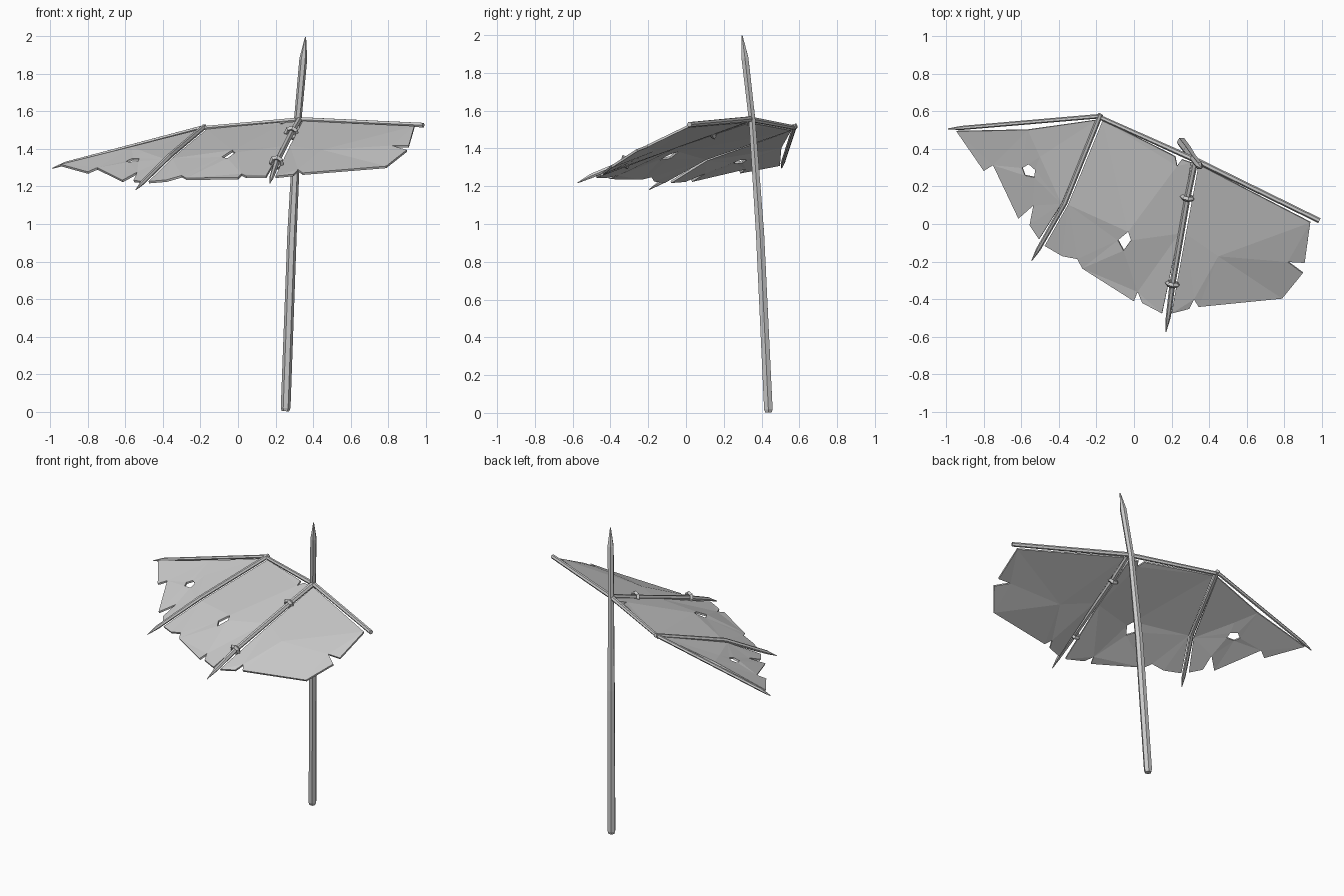
import bpy, math
from mathutils import Vector
from mathutils.geometry import delaunay_2d_cdt

if "Cube" in bpy.data.objects:
    bpy.data.objects.remove(bpy.data.objects["Cube"])


def add_mesh(name, verts, faces):
    me = bpy.data.meshes.new(name)
    me.from_pydata(verts, [], faces)
    me.update()
    ob = bpy.data.objects.new(name, me)
    bpy.context.collection.objects.link(ob)
    return ob


def stick(name, path, sides=6):
    """Faceted stick through (x, y, z, radius) points."""
    pts = [Vector(p[:3]) for p in path]
    verts, faces, n = [], [], len(path)
    for i, p in enumerate(pts):
        d = (pts[min(i + 1, n - 1)] - pts[max(i - 1, 0)]).normalized()
        ref = Vector((0, 0, 1)) if abs(d.z) < 0.8 else Vector((0, 1, 0))
        u = d.cross(ref).normalized()
        v = u.cross(d)
        for k in range(sides):
            a = 2 * math.pi * k / sides
            verts.append(p - path[i][3] * (u * math.cos(a) - v * math.sin(a)))
    for i in range(n - 1):
        for k in range(sides):
            a, b = i * sides + k, i * sides + (k + 1) % sides
            faces.append((a, a + sides, b + sides, b))
    faces.append(tuple(range(sides)))
    faces.append(tuple(reversed(range((n - 1) * sides, n * sides))))
    ob = add_mesh(name, verts, faces)
    import bmesh
    bm = bmesh.new()
    bm.from_mesh(ob.data)
    bmesh.ops.recalc_face_normals(bm, faces=bm.faces)
    bm.to_mesh(ob.data)
    bm.free()
    return ob


def panel(name, outline, hole=(), inner=()):
    """Thin cloth sheet from a torn outline, a convex hole and crease points."""
    pts = list(outline) + list(hole) + list(inner)
    n, h = len(outline), len(hole)
    edges = [(n + i, n + (i + 1) % h) for i in range(h)]
    res = delaunay_2d_cdt([Vector(p[:2]) for p in pts], edges,
                          [list(range(n))], 1, 1e-5)
    ids = [o[0] for o in res[3]]
    verts = [(c.x, c.y, pts[i][2]) for c, i in zip(res[0], ids)]
    faces = [f for f in res[2] if not all(n <= ids[k] < n + h for k in f)]
    ob = add_mesh(name, verts, faces)
    mod = ob.modifiers.new("thickness", 'SOLIDIFY')
    mod.thickness = 0.012
    mod.offset = 0
    return ob


# Upright pole with sharpened top
stick("pole", [(.253, .437, .003, .02), (.254, .436, .02, .026),
               (.288, .392, .95, .025), (.318, .35, 1.55, .02),
               (.348, .312, 1.88, .021), (.36, .297, 1.997, .003)])

# Ridge beams along the back edge
stick("ridge_beam", [(-.2, .577, 1.51, .012), (.34, .335, 1.556, .015),
                     (.988, .018, 1.527, .014)])
stick("left_beam", [(-.99, .507, 1.297, .003), (-.92, .512, 1.322, .011),
                    (-.18, .575, 1.517, .012)])

# Ribs lying over the cloth
stick("left_rib", [(-.178, .585, 1.52, .014), (-.37, .11, 1.358, .014),
                   (-.51, -.135, 1.22, .012), (-.545, -.195, 1.182, .002)])
stick("right_rib", [(.328, .345, 1.558, .016), (.285, .14, 1.485, .016),
                    (.205, -.32, 1.328, .016), (.182, -.5, 1.255, .013),
                    (.17, -.575, 1.217, .002)])

# Lashings around the right rib
axis = Vector((.08, .46, .157))
for i, loc in enumerate([(.285, .14, 1.485), (.205, -.32, 1.328)]):
    bpy.ops.mesh.primitive_torus_add(
        location=loc, rotation=axis.to_track_quat('Z', 'Y').to_euler(),
        major_radius=.027, minor_radius=.014, major_segments=7, minor_segments=4)
    bpy.context.object.name = f"lashing_{i + 1}"

# Torn cloth panels
panel("left_cloth",
      [(-.945, .495, 1.313), (-.8, .285, 1.273), (-.75, .315, 1.295),
       (-.615, .03, 1.228), (-.535, .1, 1.272), (-.555, -.005, 1.228),
       (-.505, -.08, 1.222), (-.385, .11, 1.34), (-.2, .555, 1.5),
       (-.565, .503, 1.408)],
      [(-.595, .3, 1.33), (-.58, .26, 1.325), (-.53, .25, 1.33),
       (-.525, .29, 1.345), (-.56, .32, 1.345)],
      [(-.5, .36, 1.38)])
panel("middle_cloth",
      [(-.165, .555, 1.5), (-.35, .105, 1.345), (-.475, -.115, 1.222),
       (-.38, -.17, 1.23), (-.3, -.185, 1.253), (-.275, -.235, 1.24),
       (0, -.41, 1.243), (.02, -.36, 1.262), (.045, -.42, 1.25),
       (.15, -.475, 1.25), (.24, -.05, 1.41), (.305, .328, 1.54),
       (.255, .345, 1.537), (.23, .31, 1.525), (.22, .36, 1.537)],
      [(-.085, -.085, 1.352), (-.055, -.14, 1.345), (-.015, -.085, 1.375),
       (-.03, -.04, 1.388)])
panel("right_cloth",
      [(.345, .318, 1.543), (.277, -.05, 1.41), (.2, -.475, 1.25),
       (.295, -.45, 1.26), (.32, -.4, 1.285), (.345, -.44, 1.267),
       (.79, -.395, 1.303), (.9, -.26, 1.39), (.82, -.2, 1.413),
       (.91, -.205, 1.413), (.94, .01, 1.517)],
      inner=[(.45, -.17, 1.39)])
